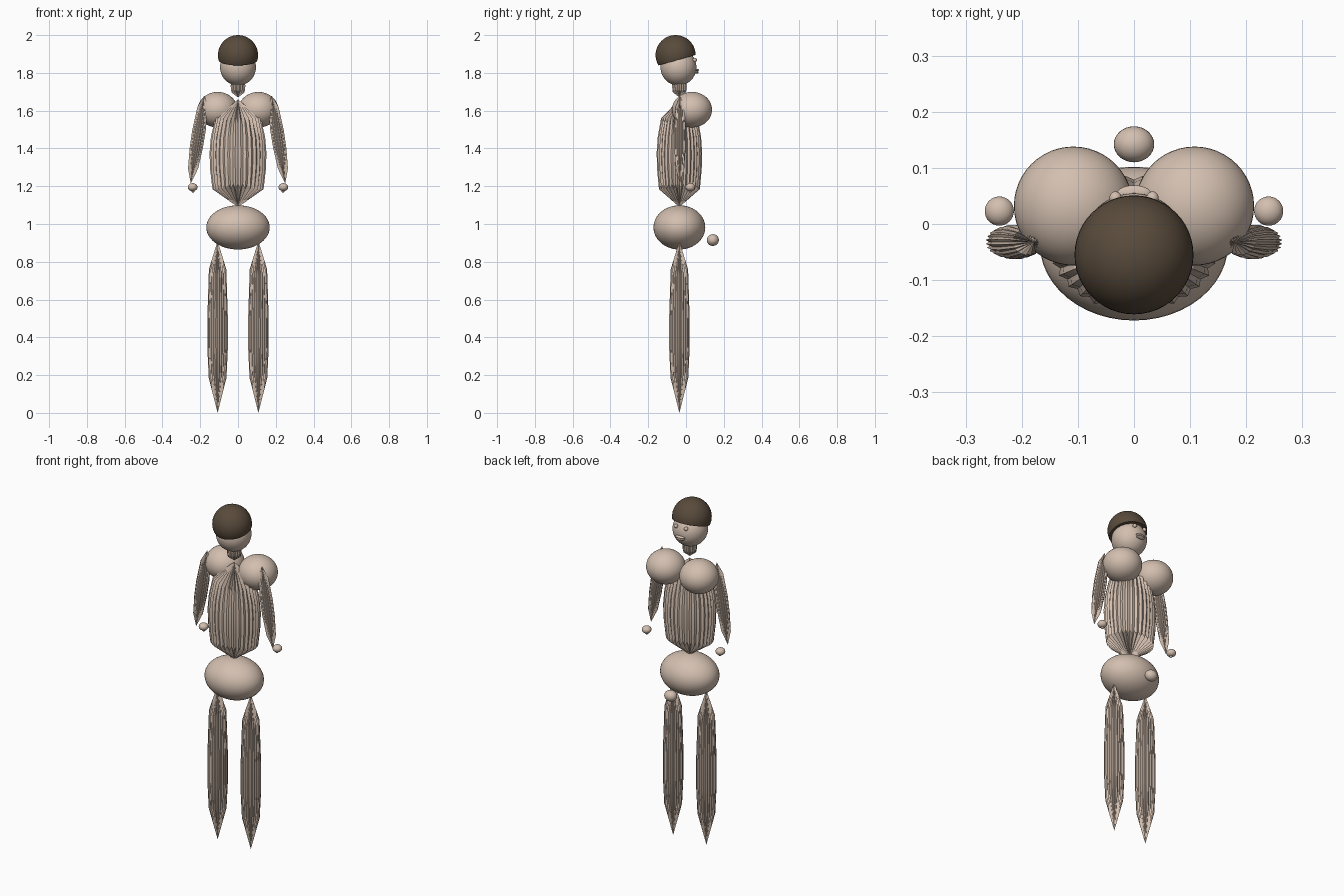
import bpy
import bmesh
import math
from mathutils import Vector

cube = bpy.data.objects.get("Cube")
if cube:
    bpy.data.objects.remove(cube)


def material(name, rgb):
    m = bpy.data.materials.new(name)
    m.use_nodes = True
    m.diffuse_color = (*rgb, 1)
    m.node_tree.nodes["Principled BSDF"].inputs["Base Color"].default_value = (*rgb, 1)
    return m


SKIN = material("skin", (0.65, 0.52, 0.43))
HAIR = material("dark_brown_hair", (0.10, 0.07, 0.045))


def finish(name, bm, mat, angle):
    bmesh.ops.recalc_face_normals(bm, faces=bm.faces)
    mesh = bpy.data.meshes.new(name)
    bm.to_mesh(mesh)
    bm.free()
    mesh.materials.append(mat)
    obj = bpy.data.objects.new(name, mesh)
    bpy.context.collection.objects.link(obj)
    bpy.ops.object.select_all(action="DESELECT")
    obj.select_set(True)
    bpy.context.view_layer.objects.active = obj
    bpy.ops.object.shade_smooth_by_angle(angle=math.radians(angle))
    return obj


def ball(name, center, radii, mat=SKIN, cut=None, segs=48):
    """Ellipsoid, optionally keeping only the part above a plane."""
    bm = bmesh.new()
    bmesh.ops.create_uvsphere(bm, u_segments=segs, v_segments=segs // 2, radius=1)
    bmesh.ops.scale(bm, vec=radii, verts=bm.verts)
    bmesh.ops.translate(bm, vec=center, verts=bm.verts)
    if cut:
        point, normal = cut
        res = bmesh.ops.bisect_plane(bm, geom=bm.verts[:] + bm.edges[:] + bm.faces[:],
                                     plane_co=point, plane_no=normal, clear_inner=True)
        rim = [e for e in res["geom_cut"] if isinstance(e, bmesh.types.BMEdge)]
        bmesh.ops.edgeloop_fill(bm, edges=rim)
    return finish(name, bm, mat, 35)


def spindle(name, start, end, rings, segs, depth, tooth, flat=1.0):
    """Fluted tube with pointed ends; rings are (fraction along axis, radius)."""
    a, b = Vector(start), Vector(end)
    length = (b - a).length
    bm = bmesh.new()
    loops = []
    for k, (t, r) in enumerate(rings):
        # Teeth point outwards at the two end rings
        lean = {0: -1, len(rings) - 1: 1}.get(k, 0)
        loop = []
        for i in range(segs):
            side = 1 if i % 2 else -1
            u = 2 * math.pi * i / segs
            p = a.lerp(b, t + lean * side * tooth / length)
            rad = r * (1 + side * depth)
            loop.append(bm.verts.new(p + Vector((rad * math.cos(u), rad * flat * math.sin(u), 0))))
        loops.append(loop)
    tips = bm.verts.new(a), bm.verts.new(b)
    for i in range(segs):
        j = (i + 1) % segs
        for low, high in zip(loops, loops[1:]):
            bm.faces.new((low[i], low[j], high[j], high[i]))
        bm.faces.new((tips[0], loops[0][j], loops[0][i]))
        bm.faces.new((tips[1], loops[-1][i], loops[-1][j]))
    return finish(name, bm, SKIN, 30)


# Head, hair cap and face
ball("head", (0, -0.04, 1.83), (0.095, 0.095, 0.097))
ball("hair", (0, -0.055, 1.894), (0.106, 0.106, 0.106), HAIR,
     cut=((0, -0.055, 1.865), (0, -0.27, 0.96)))
ball("upper_lip", (0, 0.055, 1.815), (0.03, 0.014, 0.007), segs=24)
ball("lower_lip", (0, 0.053, 1.804), (0.026, 0.014, 0.008), segs=24)

# Neck, torso and hips
spindle("neck", (0, -0.035, 1.67), (0, -0.035, 1.79),
        [(0.28, 0.034), (0.5, 0.038), (0.75, 0.034)], 32, 0.05, 0.006)
spindle("torso", (0, -0.035, 1.09), (0, -0.035, 1.66),
        [(0.19, 0.132), (0.35, 0.144), (0.5, 0.147), (0.65, 0.14), (0.8, 0.118)],
        64, 0.03, 0.014, 0.8)
ball("hips", (0, -0.035, 0.982), (0.168, 0.137, 0.117))
ball("front_ball", (0, 0.142, 0.915), (0.036, 0.032, 0.031), segs=32)

# Paired parts
for side, s in (("left", 1), ("right", -1)):
    ball(side + "_eye", (s * 0.033, 0.046, 1.868), (0.011, 0.012, 0.011), segs=24)
    ball(side + "_chest", (s * 0.108, 0.032, 1.605), (0.106, 0.106, 0.094))
    spindle(side + "_arm", (s * 0.25, -0.032, 1.215), (s * 0.178, -0.032, 1.68),
            [(0.2, 0.026), (0.4, 0.034), (0.6, 0.035), (0.84, 0.027)], 40, 0.04, 0.014, 0.85)
    ball(side + "_hand", (s * 0.24, 0.023, 1.195), (0.026, 0.026, 0.021), segs=32)
    ball(side + "_thumb", (s * 0.238, 0.023, 1.175), (0.009, 0.009, 0.008), segs=16)
    spindle(side + "_leg", (s * 0.108, -0.035, 0), (s * 0.108, -0.035, 0.91),
            [(0.22, 0.046), (0.38, 0.053), (0.55, 0.053), (0.82, 0.045)], 48, 0.035, 0.014)
